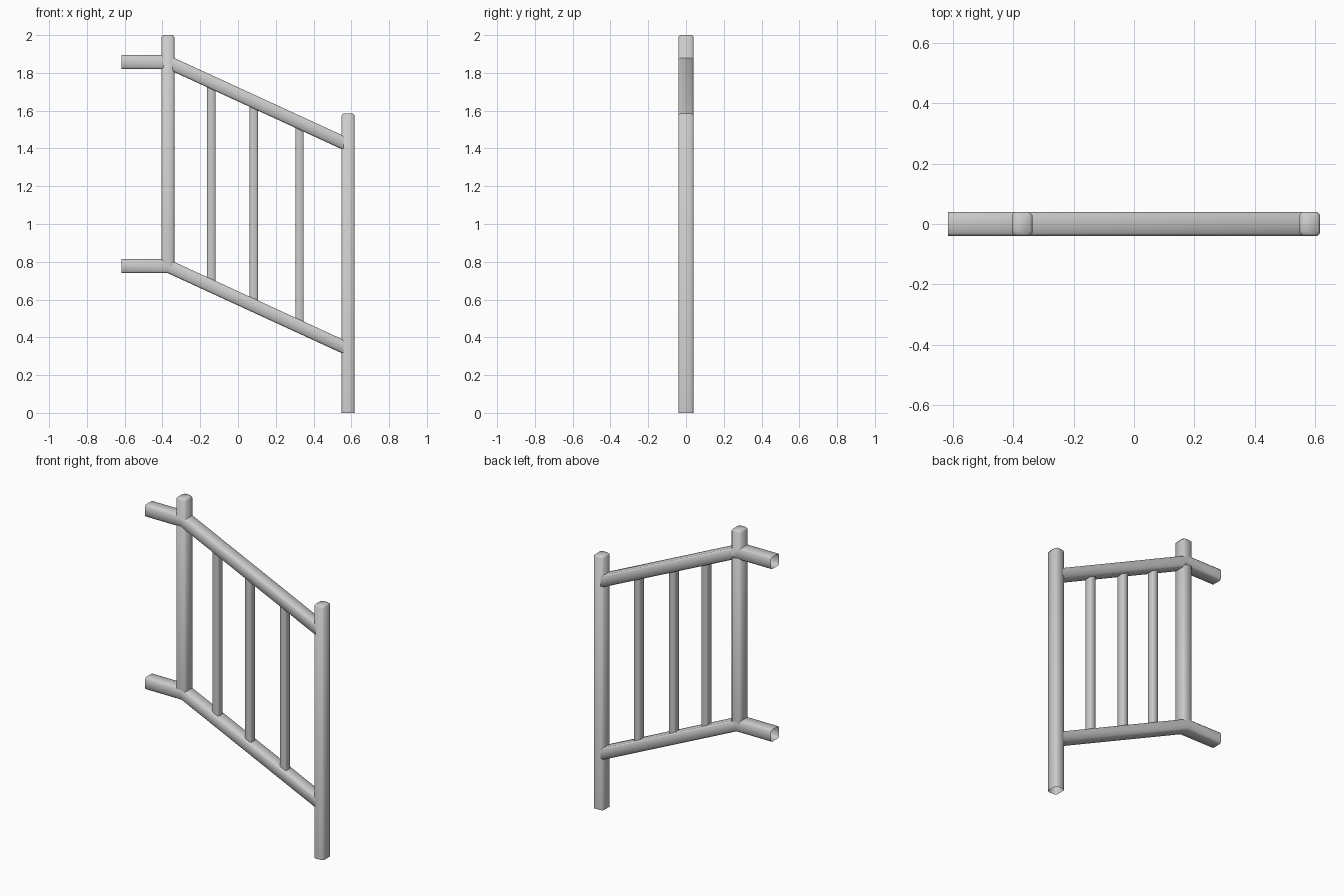
import bpy, bmesh, math

if "Cube" in bpy.data.objects:
    bpy.data.objects.remove(bpy.data.objects["Cube"])


def section(w, d, c):
    """Rectangle w x d with chamfered corners."""
    a, b = w / 2, d / 2
    return [(a, -b + c), (a, b - c), (a - c, b), (-a + c, b),
            (-a, b - c), (-a, -b + c), (-a + c, -b), (a - c, -b)]


def skin(name, rings, cap=False):
    """Open tube through a list of rings, optionally closed at the last one."""
    bm = bmesh.new()
    loops = [[bm.verts.new(p) for p in ring] for ring in rings]
    for lo, hi in zip(loops, loops[1:]):
        n = len(lo)
        for i in range(n):
            j = (i + 1) % n
            bm.faces.new((lo[i], lo[j], hi[j], hi[i]))
    if cap:
        bm.faces.new(loops[-1])
    bm.normal_update()
    me = bpy.data.meshes.new(name)
    bm.to_mesh(me)
    bm.free()
    ob = bpy.data.objects.new(name, me)
    bpy.context.collection.objects.link(ob)
    bpy.context.view_layer.objects.active = ob
    ob.select_set(True)
    bpy.ops.object.shade_smooth_by_angle(angle=math.radians(50))
    ob.select_set(False)
    return ob


def upright(name, x, z0, z1, w, d, c, cap):
    def ring(z, inset=0.0):
        return [(x + px, py, z)
                for px, py in section(w - 2 * inset, d - 2 * inset, c)]
    rings = [ring(z0), ring(z1 - c), ring(z1, c * 0.8)] if cap else [ring(z0), ring(z1)]
    return skin(name, rings, cap)


LEFT, RIGHT, SLOPE = -0.371, 0.583, -0.46
UPPER, LOWER = 1.857, 0.777


def rail_z(level, x):
    return level + SLOPE * max(0.0, x - LEFT)


# Posts: open underneath, chamfered cap on top
upright("lower_post", RIGHT, 0.0, 1.585, 0.068, 0.08, 0.01, True)
upright("upper_post", LEFT, LOWER, 2.0, 0.068, 0.08, 0.01, True)

# Bent handrails: level stub, then sloping down the stairs
for name, level in (("top_rail", UPPER), ("bottom_rail", LOWER)):
    rings = [[(x, py, rail_z(level, x) + pz)
              for py, pz in section(0.08, 0.075, 0.01)]
             for x in (-0.617, LEFT, RIGHT - 0.02)]
    skin(name, rings)

# Balusters between the rails
for i, x in enumerate((-0.141, 0.084, 0.326)):
    upright(f"baluster_{i + 1}", x, rail_z(LOWER, x) + 0.015,
            rail_z(UPPER, x) - 0.015, 0.044, 0.052, 0.007, False)
